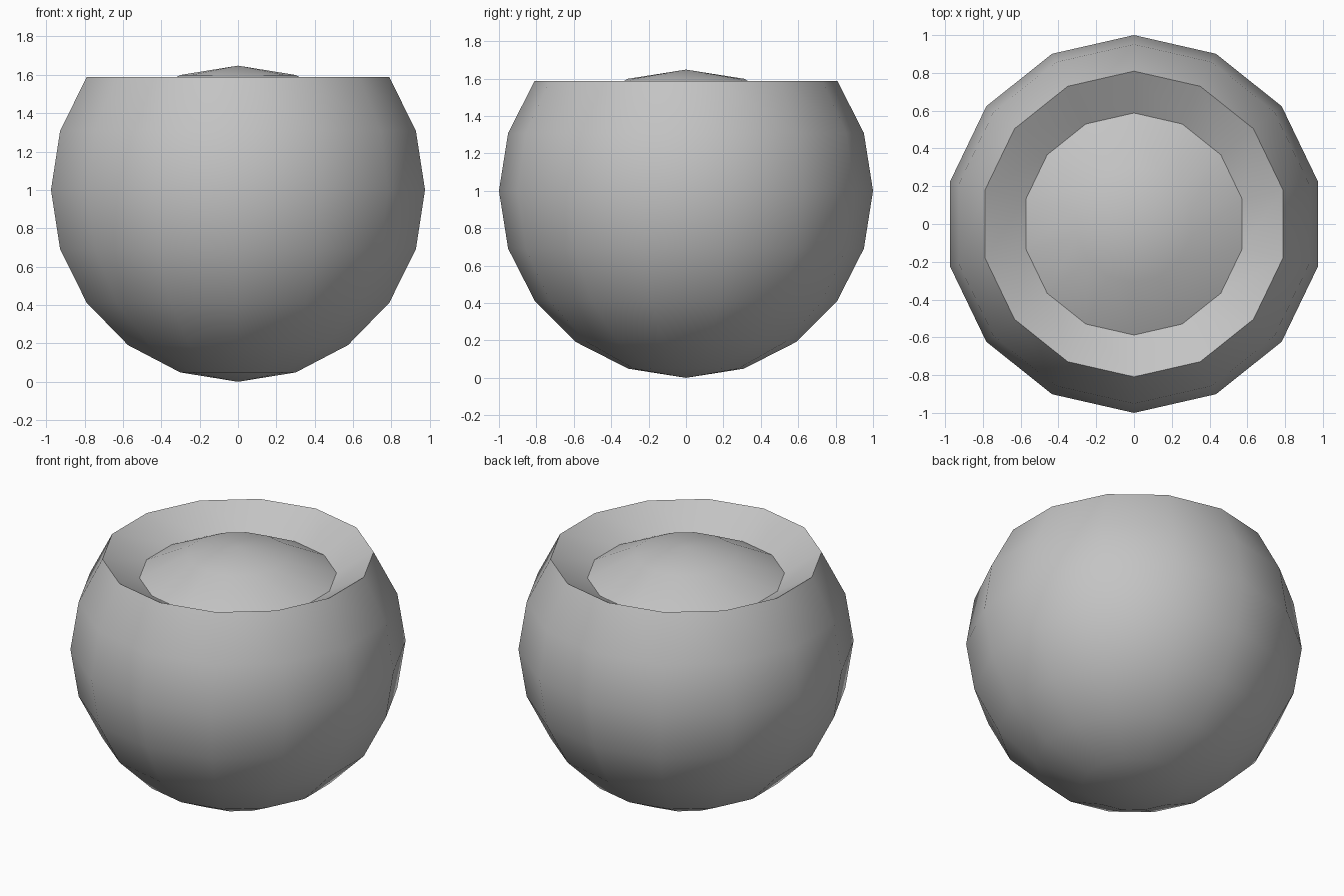
import bpy
import bmesh
import math

cube = bpy.data.objects.get("Cube")
if cube:
    bpy.data.objects.remove(cube, do_unlink=True)

SEGMENTS, RINGS = 14, 10
CAP_DROP = 0.352   # how far the top cap is pushed into the bowl

# Single plain grey
grey = bpy.data.materials.new("plain grey")
grey.use_nodes = True
colour = (0.55, 0.55, 0.55, 1.0)
grey.diffuse_color = colour
grey.node_tree.nodes["Principled BSDF"].inputs["Base Color"].default_value = colour

# Low-poly ball standing on the ground, one vertex column facing the front
bm = bmesh.new()
bmesh.ops.create_uvsphere(bm, u_segments=SEGMENTS, v_segments=RINGS, radius=1.0)
bmesh.ops.translate(bm, verts=bm.verts, vec=(0, 0, 1))

# Sink the top cap so the rim slopes inward to a shallow dome
cap = [v for v in bm.verts if v.co.z > 1.7]
bmesh.ops.translate(bm, verts=cap, vec=(0, 0, -CAP_DROP))
bmesh.ops.recalc_face_normals(bm, faces=bm.faces)

mesh = bpy.data.meshes.new("sunken_top_bowl")
bm.to_mesh(mesh)
bm.free()
mesh.materials.append(grey)
bowl = bpy.data.objects.new("sunken_top_bowl", mesh)
bpy.context.collection.objects.link(bowl)

# Smooth body with crisp rim and cap edges
bpy.ops.object.select_all(action='DESELECT')
bowl.select_set(True)
bpy.context.view_layer.objects.active = bowl
bpy.ops.object.shade_smooth_by_angle(angle=math.radians(30))
